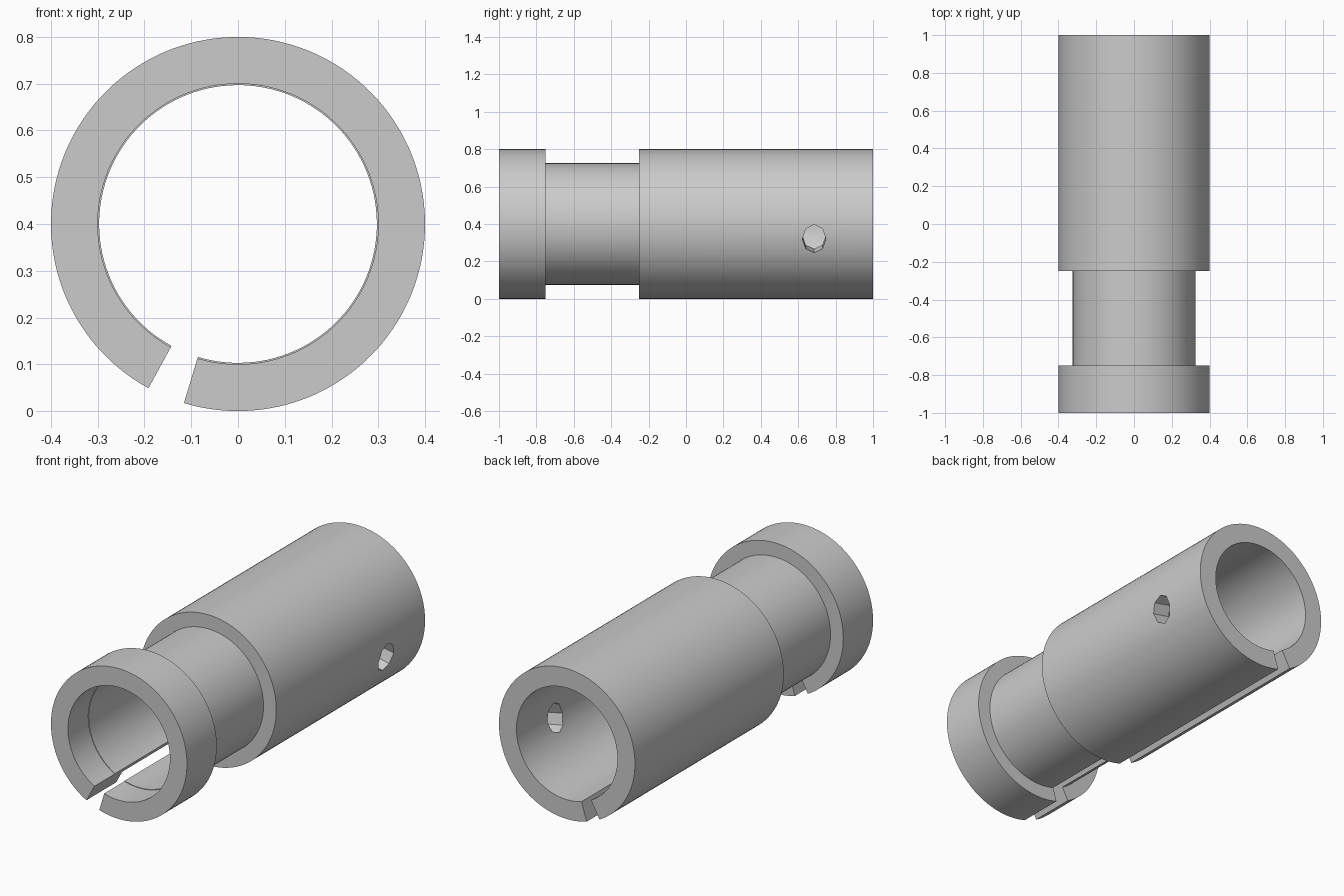
import bpy
import bmesh
from math import cos, sin, radians
from mathutils import Matrix

if "Cube" in bpy.data.objects:
    bpy.data.objects.remove(bpy.data.objects["Cube"])

AXIS_Z = 0.4
SEGMENTS = 120


def make_material(name, value):
    mat = bpy.data.materials.new(name)
    mat.use_nodes = True
    color = (value, value, value, 1)
    mat.diffuse_color = color
    mat.node_tree.nodes["Principled BSDF"].inputs["Base Color"].default_value = color
    return mat


def make_object(name, bm, mat):
    bmesh.ops.recalc_face_normals(bm, faces=bm.faces)
    mesh = bpy.data.meshes.new(name)
    bm.to_mesh(mesh)
    bm.free()
    mesh.materials.append(mat)
    obj = bpy.data.objects.new(name, mesh)
    bpy.context.collection.objects.link(obj)
    return obj


def split_tube(profile, start, end):
    """Sweep a closed (radius, y) section around the y axis, leaving a slot."""
    bm = bmesh.new()
    rings = []
    for i in range(SEGMENTS + 1):
        a = radians(start + (end - start) * i / SEGMENTS)
        rings.append([bm.verts.new((r * cos(a), y, AXIS_Z + r * sin(a)))
                      for r, y in profile])
    n = len(profile)
    for a, b in zip(rings, rings[1:]):
        for j in range(n):
            k = (j + 1) % n
            bm.faces.new((a[j], a[k], b[k], b[j]))
    # flat walls of the slot
    bm.faces.new(rings[0])
    bm.faces.new(rings[-1])
    return bm


gray = make_material("plain gray", 0.6)

# Sleeve wall: front collar, narrow neck, long body, bore with a small step
section = [(0.4, -1), (0.4, -0.75), (0.325, -0.75), (0.325, -0.25),
           (0.4, -0.25), (0.4, 1), (0.297, 1), (0.297, -0.83),
           (0.3, -0.83), (0.3, -1)]
sleeve = make_object("split_sleeve", split_tube(section, 253.2, 601.4), gray)

# Eight-sided radial hole near the back
bm = bmesh.new()
tilt = radians(11.5)
bmesh.ops.create_cone(bm, cap_ends=True, segments=8, radius1=1, radius2=1, depth=0.3,
                      matrix=Matrix.Translation((0.35 * cos(tilt), 0.685,
                                                 AXIS_Z - 0.35 * sin(tilt)))
                      @ Matrix.Rotation(radians(90) + tilt, 4, 'Y')
                      @ Matrix.Diagonal((0.077, 0.063, 1, 1)))
cutter = make_object("hole_cutter", bm, gray)
cutter.hide_render = True

cut = sleeve.modifiers.new("pin_hole", 'BOOLEAN')
cut.operation = 'DIFFERENCE'
cut.solver = 'EXACT'
cut.object = cutter

bpy.ops.object.select_all(action='DESELECT')
sleeve.select_set(True)
bpy.context.view_layer.objects.active = sleeve
bpy.ops.object.modifier_apply(modifier=cut.name)
bpy.data.objects.remove(cutter)
bpy.ops.object.shade_smooth_by_angle(angle=radians(30))
